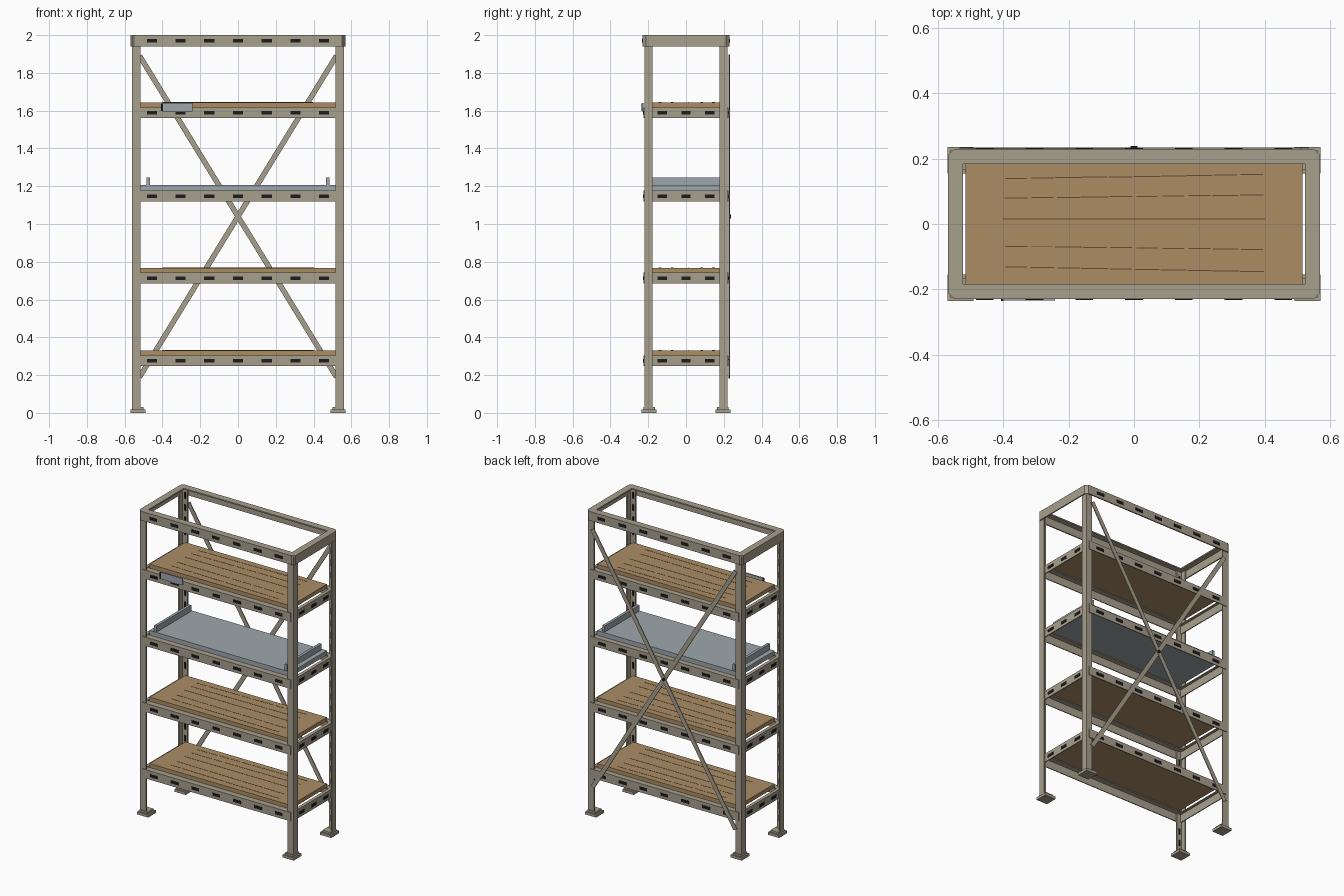
import bpy, bmesh, math, random
from mathutils import Matrix, Vector

random.seed(4)
cube = bpy.data.objects.get("Cube")
if cube:
    bpy.data.objects.remove(cube)


def material(name, rgb):
    m = bpy.data.materials.new(name)
    m.use_nodes = True
    m.diffuse_color = (*rgb, 1)
    bsdf = m.node_tree.nodes["Principled BSDF"]
    bsdf.inputs["Base Color"].default_value = (*rgb, 1)
    bsdf.inputs["Roughness"].default_value = 0.7
    return m


TAUPE = material("taupe steel", (0.39, 0.35, 0.27))
WOOD = material("wood board", (0.41, 0.27, 0.13))
GRAIN = material("dark grain", (0.12, 0.07, 0.03))
GREY = material("blue grey steel", (0.34, 0.39, 0.41))
BLACK = material("black slot", (0.012, 0.012, 0.012))


def finish(bm, name, mat):
    bmesh.ops.recalc_face_normals(bm, faces=bm.faces)
    mesh = bpy.data.meshes.new(name)
    bm.to_mesh(mesh)
    bm.free()
    mesh.materials.append(mat)
    obj = bpy.data.objects.new(name, mesh)
    bpy.context.collection.objects.link(obj)
    return obj


def add_box(bm, lo, hi, turn=None):
    lo, hi = Vector(lo), Vector(hi)
    mat = Matrix.Translation((lo + hi) / 2) @ (turn or Matrix()) @ Matrix.Diagonal((*(hi - lo), 1))
    bmesh.ops.create_cube(bm, size=1, matrix=mat)


def box(name, lo, hi, mat, turn=None):
    bm = bmesh.new()
    add_box(bm, lo, hi, turn)
    return finish(bm, name, mat)


def prism(name, outline, place, start, end, mat):
    """Extrude a 2D outline; place(u, v, w) maps it into space."""
    bm = bmesh.new()
    rings = [[bm.verts.new(place(u, v, w)) for u, v in outline] for w in (start, end)]
    bm.faces.new(rings[0])
    bm.faces.new(rings[1])
    for i in range(len(outline)):
        j = (i + 1) % len(outline)
        bm.faces.new((rings[0][i], rings[0][j], rings[1][j], rings[1][i]))
    return finish(bm, name, mat)


def angle(a, b, t):
    """L-shaped section with its corner at the origin, legs a and b, thickness t."""
    return [(0, 0), (a, 0), (a, t), (t, t), (t, b), (0, b)]


BEAM_TOPS = [0.305, 0.742, 1.177, 1.618]
SIDES = {1: "left", -1: "right"}
ENDS = {-1: "front", 1: "back"}
SLOT_X = [0.152 * i for i in range(-3, 4)]
SLOT_Y = [-0.125, 0, 0.125]

# Angle posts with inner slots, and feet
for sx, side in SIDES.items():
    for sy, end in ENDS.items():
        tag = f"{end}_{side}"
        prism("post_" + tag, angle(0.045, 0.042, 0.008),
              lambda u, v, w: (sx * (0.56 - u), sy * (0.22 - v), w), 0.025, 1.992, TAUPE)
        bm = bmesh.new()
        for i in range(24):
            z = 0.1 + i * 0.08
            if any(t - 0.08 < z < t + 0.03 for t in BEAM_TOPS):
                continue
            add_box(bm, (sx * 0.534 - 0.007, sy * 0.211 - 0.002, z - 0.02),
                    (sx * 0.534 + 0.007, sy * 0.211 + 0.002, z + 0.02))
        finish(bm, "post_slots_" + tag, BLACK)
        cx, cy = sx * 0.53, sy * 0.195
        box("foot_" + tag, (cx - 0.04, cy - 0.04, 0), (cx + 0.04, cy + 0.04, 0.018), TAUPE)
        box("foot_pad_" + tag, (cx - 0.03, cy - 0.03, 0.018), (cx + 0.03, cy + 0.03, 0.03), TAUPE)

# Shelf beams on all four sides
for n, top in enumerate(BEAM_TOPS, 1):
    for sy, end in ENDS.items():
        prism(f"beam_{end}_{n}", angle(0.04, 0.058, 0.006),
              lambda u, v, w: (w, sy * (0.225 - u), top - v), -0.54, 0.54, TAUPE)
    for sx, side in SIDES.items():
        prism(f"beam_{side}_{n}", angle(0.022, 0.058, 0.006),
              lambda u, v, w: (sx * (0.552 - u), w, top - v), -0.212, 0.212, TAUPE)

# Top frame: angle section swept round a chamfered rectangle
bm = bmesh.new()
section = [(0, 1.94), (0, 2), (0.045, 2), (0.045, 1.992), (0.008, 1.992), (0.008, 1.94)]
loops = []
for inset, z in section:
    x, y = 0.568 - inset, 0.229 - inset
    c = max(0.018 - inset * 0.586, 0.001)
    pts = [(x, y - c), (x - c, y), (c - x, y), (-x, y - c),
           (-x, c - y), (c - x, -y), (x - c, -y), (x, c - y)]
    loops.append([bm.verts.new((*p, z)) for p in pts])
for a, b in zip(loops, loops[1:] + loops[:1]):
    for i in range(8):
        j = (i + 1) % 8
        bm.faces.new((a[i], a[j], b[j], b[i]))
finish(bm, "top_frame", TAUPE)

# Slots punched along the beams and the top frame
bm = bmesh.new()
for z, face in [(t - 0.03, 0.225) for t in BEAM_TOPS] + [(1.97, 0.229)]:
    for sy in ENDS:
        for x in SLOT_X:
            add_box(bm, (x - 0.027, sy * face - 0.003, z - 0.009),
                    (x + 0.027, sy * face + 0.003, z + 0.009))
    if face == 0.225:
        for sx in SIDES:
            for y in SLOT_Y:
                add_box(bm, (sx * 0.552 - 0.003, y - 0.025, z - 0.009),
                        (sx * 0.552 + 0.003, y + 0.025, z + 0.009))
finish(bm, "beam_slots", BLACK)

# Wooden shelves with a centre seam and stepped grain lines
for n in (0, 1, 3):
    z = BEAM_TOPS[n]
    top = z + 0.026
    box(f"wood_shelf_{n + 1}", (-0.515, -0.186, z), (0.515, 0.189, top), WOOD)
    bm = bmesh.new()
    add_box(bm, (-0.4, 0.014, top - 0.001), (0.4, 0.017, top + 0.001))
    for y, slope, mid in [(0.145, 0.014, 0), (0.084, 0.01, 0), (-0.073, -0.01, 0), (-0.138, -0.016, 0)]:
        for k in range(10):
            f = (k + 0.5) / 10 - 0.5
            x, w = f * 0.8 + mid, 0.032 + random.random() * 0.01
            yy = y + slope * f
            add_box(bm, (x - w, yy - 0.0015, top - 0.001), (x + w, yy + 0.0015, top + 0.001))
    finish(bm, f"grain_lines_{n + 1}", GRAIN)

# Steel shelf with raised end rails
z = BEAM_TOPS[2]
box("steel_shelf", (-0.515, -0.186, z), (0.515, 0.189, z + 0.03), GREY)
for sx, side in SIDES.items():
    box("shelf_rail_" + side, (sx * 0.475 - 0.009, -0.182, z + 0.03),
        (sx * 0.475 + 0.009, 0.18, z + 0.07), GREY)

# Cross braces and centre bolt at the back
for s, side in SIDES.items():
    tilt = Matrix.Rotation(s * math.atan2(0.85, 0.521), 4, "Y")
    y = 0.2275 if s > 0 else 0.2305
    box("cross_brace_" + side, (-0.997, y - 0.003, 1.026), (0.997, y + 0.003, 1.054), TAUPE, tilt)
bm = bmesh.new()
bmesh.ops.create_cone(bm, cap_ends=True, segments=12, radius1=0.01, radius2=0.01, depth=0.012,
                      matrix=Matrix.Translation((0, 0.232, 1.04)) @ Matrix.Rotation(math.pi / 2, 4, "X"))
finish(bm, "brace_bolt", BLACK)

# Label holder on the upper front beam
box("label_plate", (-0.4, -0.234, 1.595), (-0.242, -0.226, 1.64), GREY)
box("label_edge", (-0.407, -0.236, 1.597), (-0.397, -0.227, 1.638), BLACK)
